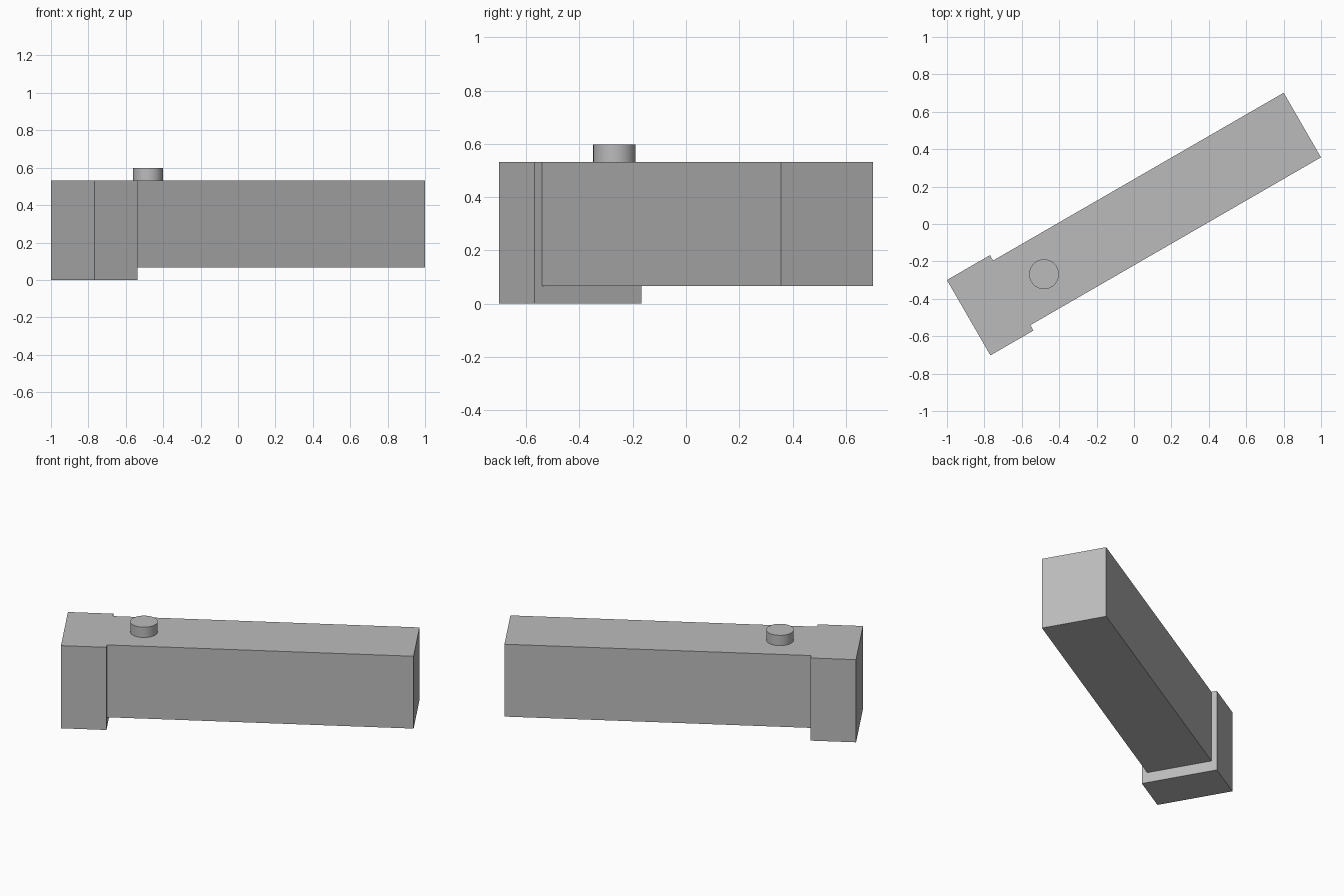
import bpy, math
from mathutils import Matrix, Vector

cube = bpy.data.objects.get("Cube")
if cube:
    bpy.data.objects.remove(cube, do_unlink=True)

U = 2 / 30.097                       # module that all parts share
PLACE = Matrix.Translation((-0.884, -0.501, 0)) @ Matrix.Rotation(math.radians(30), 4, "Z")

grey = bpy.data.materials.new("plain grey")
grey.use_nodes = True
grey.diffuse_color = (0.5, 0.5, 0.5, 1)
grey.node_tree.nodes["Principled BSDF"].inputs["Base Color"].default_value = (0.5, 0.5, 0.5, 1)


def finish(obj, name, matrix):
    obj.name = name
    obj.data.transform(PLACE @ matrix)
    obj.data.materials.append(grey)
    return obj


def box(name, low, high):
    """Box between two corners given in modules along the tilted axis."""
    low, high = Vector(low) * U, Vector(high) * U
    bpy.ops.mesh.primitive_cube_add(size=1)
    matrix = Matrix.Translation((low + high) / 2) @ Matrix.Diagonal((*(high - low), 1))
    return finish(bpy.context.object, name, matrix)


# Head block with the long beam fused to it
body = box("head_and_beam", (0, -3.5, 0), (4, 3.5, 8))
beam = box("beam_helper", (2, -3, 1), (31, 3, 8))
union = body.modifiers.new("fuse beam", "BOOLEAN")
union.operation = "UNION"
union.solver = "EXACT"
union.object = beam
bpy.context.view_layer.objects.active = body
bpy.ops.object.modifier_apply(modifier=union.name)
bpy.data.objects.remove(beam, do_unlink=True)

# Round button on top
bpy.ops.mesh.primitive_cylinder_add(vertices=48, radius=1.2 * U, depth=U)
finish(bpy.context.object, "top_button", Matrix.Translation((7 * U, 0, 8.5 * U)))
bpy.ops.object.shade_smooth_by_angle(angle=math.radians(30))
